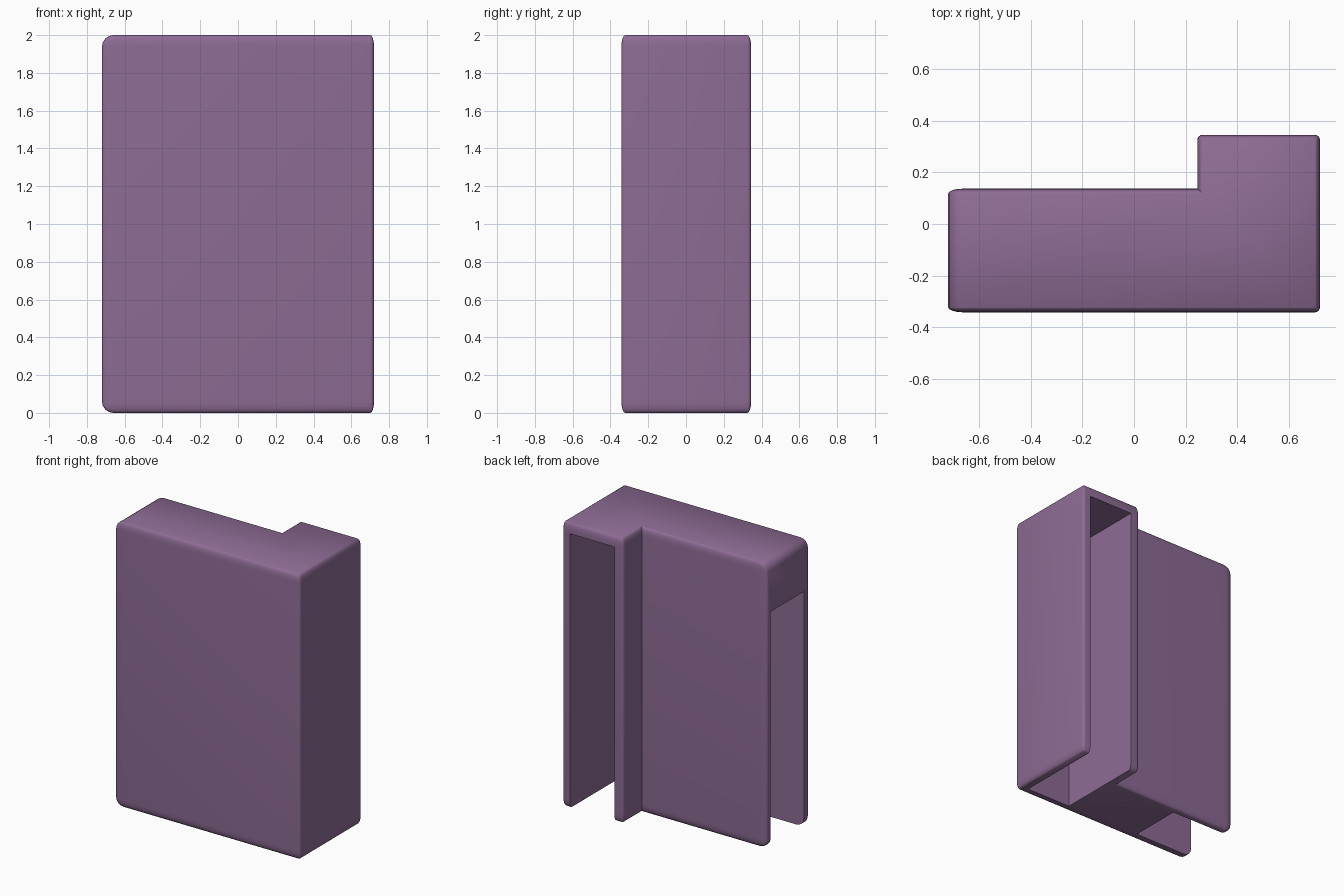
import bpy, bmesh

if "Cube" in bpy.data.objects:
    bpy.data.objects.remove(bpy.data.objects["Cube"])

mat = bpy.data.materials.new("purple")
mat.diffuse_color = (0.27, 0.15, 0.30, 1)
mat.use_nodes = True
mat.node_tree.nodes["Principled BSDF"].inputs["Base Color"].default_value = mat.diffuse_color

# The rounding is stretched: 3x in z, and 3x in x along the long left arm
STEP, STRETCH, HEIGHT = 0.245, 3.0, 2.0


def squash_x(x):
    return STEP + (x - STEP) / STRETCH if x < STEP else x


def stretch_x(x):
    return STEP + (x - STEP) * STRETCH if x < STEP else x


# L-shaped body, extruded and rounded in squashed space
profile = [(-0.72, -0.342), (0.72, -0.342), (0.72, 0.345),
           (STEP, 0.345), (STEP, 0.137), (-0.72, 0.137)]
bm = bmesh.new()
base = bm.faces.new([bm.verts.new((squash_x(x), y, 0)) for x, y in profile])
ext = bmesh.ops.extrude_face_region(bm, geom=[base])
for v in ext["geom"]:
    if isinstance(v, bmesh.types.BMVert):
        v.co.z = HEIGHT / STRETCH
bmesh.ops.recalc_face_normals(bm, faces=bm.faces)
convex = [e for e in bm.edges if e.is_convex]
bmesh.ops.bevel(bm, geom=convex, offset=0.02, offset_type='OFFSET',
                segments=4, profile=0.5, affect='EDGES', clamp_overlap=True)
for v in bm.verts:
    v.co.x = stretch_x(v.co.x)
    v.co.z *= STRETCH
bmesh.ops.recalc_face_normals(bm, faces=bm.faces)
mesh = bpy.data.meshes.new("body")
bm.to_mesh(mesh)
bm.free()
body = bpy.data.objects.new("body", mesh)
bpy.context.collection.objects.link(body)
mesh.materials.append(mat)


def cut_slot(name, lo, hi):
    """Subtract a box from the body."""
    bpy.ops.mesh.primitive_cube_add(
        size=1, location=[(a + b) / 2 for a, b in zip(lo, hi)])
    cutter = bpy.context.object
    cutter.name = name
    cutter.hide_render = True
    cutter.scale = [b - a for a, b in zip(lo, hi)]
    cutter.data.materials.append(mat)
    mod = body.modifiers.new(name, 'BOOLEAN')
    mod.operation = 'DIFFERENCE'
    mod.solver = 'EXACT'
    mod.object = cutter
    bpy.context.view_layer.objects.active = body
    bpy.ops.object.modifier_apply(modifier=name)
    bpy.data.objects.remove(cutter)


# Rear slot, open to the back and bottom
cut_slot("rear_slot", (0.315, -0.285, -0.5), (0.66, 0.8, 1.925))
# Side slot, open to the left and bottom
cut_slot("side_slot", (-1.2, -0.28, -0.5), (-0.26, 0.09, 1.65))

bpy.ops.object.select_all(action='DESELECT')
body.select_set(True)
bpy.context.view_layer.objects.active = body
bpy.ops.object.shade_smooth_by_angle(angle=0.6)
